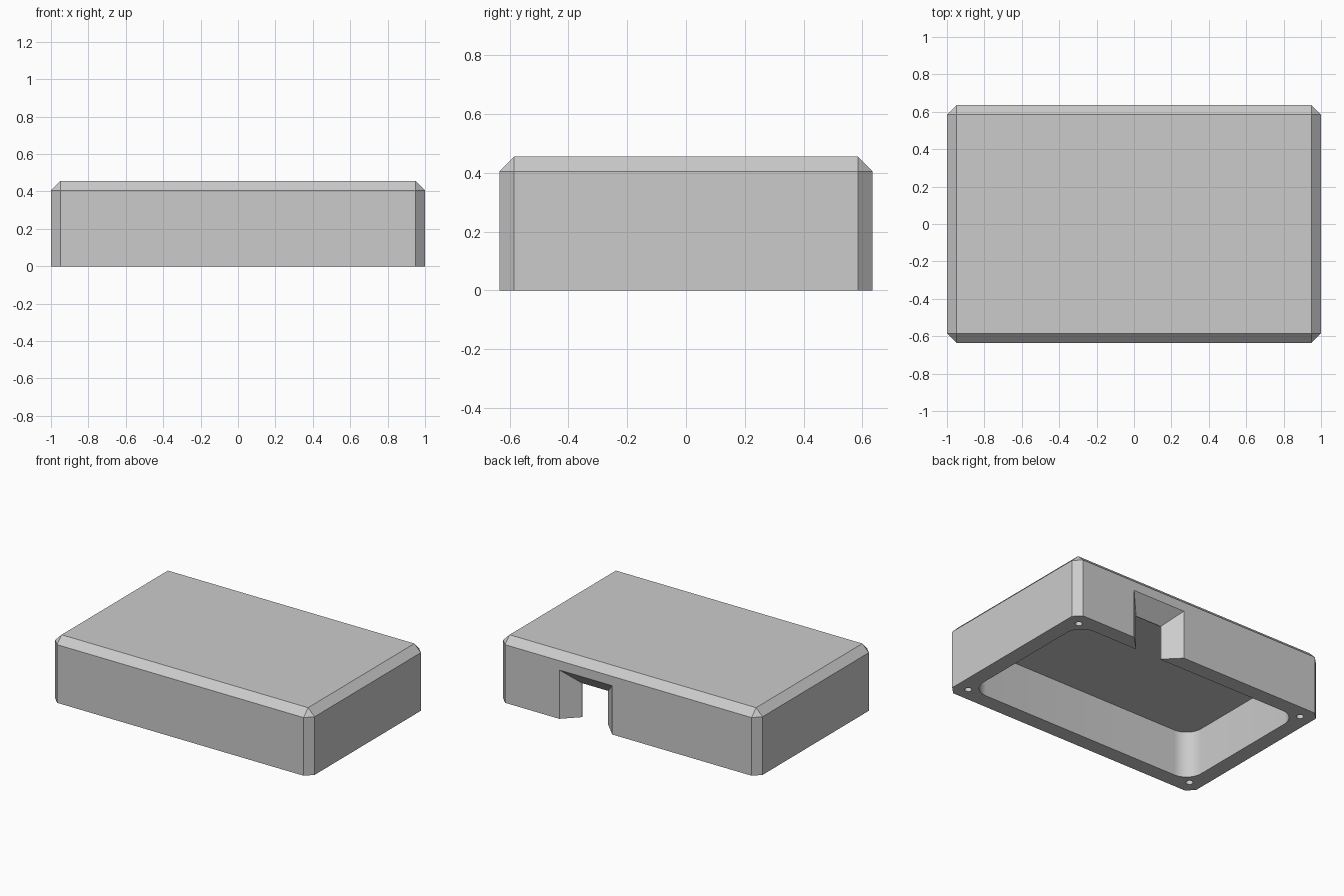
import bpy, bmesh, math

if "Cube" in bpy.data.objects:
    bpy.data.objects.remove(bpy.data.objects["Cube"])

W, D, H, C = 1.0, 0.635, 0.455, 0.05      # half width, half depth, height, chamfer
WALL, CORNER, CEILING = 0.108, 0.12, 0.325  # shell thickness, cavity corner radius, cavity top

grey = bpy.data.materials.new("plain_grey")
grey.diffuse_color = (0.6, 0.6, 0.6, 1)
grey.use_nodes = True
grey.node_tree.nodes["Principled BSDF"].inputs["Base Color"].default_value = grey.diffuse_color


def hull(name, points):
    """Convex solid around a set of points."""
    bm = bmesh.new()
    verts = [bm.verts.new(p) for p in points]
    bmesh.ops.convex_hull(bm, input=verts)
    bmesh.ops.dissolve_limit(bm, angle_limit=0.005, verts=bm.verts, edges=bm.edges)
    bmesh.ops.recalc_face_normals(bm, faces=bm.faces)
    mesh = bpy.data.meshes.new(name)
    bm.to_mesh(mesh)
    bm.free()
    obj = bpy.data.objects.new(name, mesh)
    bpy.context.collection.objects.link(obj)
    mesh.materials.append(grey)
    return obj


def prism(name, outline, z0, z1):
    return hull(name, [(x, y, z) for x, y in outline for z in (z0, z1)])


def circle(cx, cy, r, n):
    return [(cx + r * math.cos(2 * math.pi * i / n),
             cy + r * math.sin(2 * math.pi * i / n)) for i in range(n)]


SIGNS = [(sx, sy) for sx in (-1, 1) for sy in (-1, 1)]

# Outer case: chamfered upright corners and a bevelled lid edge
points = []
for sx, sy in SIGNS:
    for z in (0, H - C):
        points += [(sx * W, sy * (D - C), z), (sx * (W - C), sy * D, z)]
    points.append((sx * (W - C), sy * (D - C), H))
case = hull("case_shell", points)

# Cavity open to the bottom, with rounded corners
outline = []
for sx, sy in SIGNS:
    outline += circle(sx * (W - WALL - CORNER), sy * (D - WALL - CORNER), CORNER, 48)
cutters = [prism("cavity_cutter", outline, -0.1, CEILING)]

# Blind screw holes in the four corners of the rim
for sx, sy in SIGNS:
    cutters.append(prism("screw_hole_cutter", circle(sx * 0.907, sy * 0.54, 0.023, 24), -0.1, 0.25))

# Cable port in the back wall: flared outside, straight throat inside
PORT_X, HALF, TOP, FLARE = 0.328, 0.101, 0.237, 0.103


def port_section(y, grow):
    return [(PORT_X + s * (HALF + grow), y, z) for s in (-1, 1) for z in (-0.1, TOP + grow)]


cutters.append(hull("port_flare_cutter",
                    port_section(D - FLARE, 0) + port_section(D + 0.03, FLARE + 0.03)))
cutters.append(hull("port_throat_cutter",
                    port_section(D - FLARE - 0.08, 0) + port_section(D - FLARE + 0.02, 0)))

# Cut everything, bake the result and drop the cutters
for cutter in cutters:
    cutter.hide_render = True
    mod = case.modifiers.new(cutter.name, 'BOOLEAN')
    mod.operation, mod.solver, mod.object = 'DIFFERENCE', 'EXACT', cutter
baked = bpy.data.meshes.new_from_object(
    case.evaluated_get(bpy.context.evaluated_depsgraph_get()))
case.modifiers.clear()
case.data = baked
for cutter in cutters:
    bpy.data.objects.remove(cutter)

# Smooth only the rounded cavity corners and holes
bpy.ops.object.select_all(action='DESELECT')
case.select_set(True)
bpy.context.view_layer.objects.active = case
bpy.ops.object.shade_smooth_by_angle(angle=math.radians(25))
